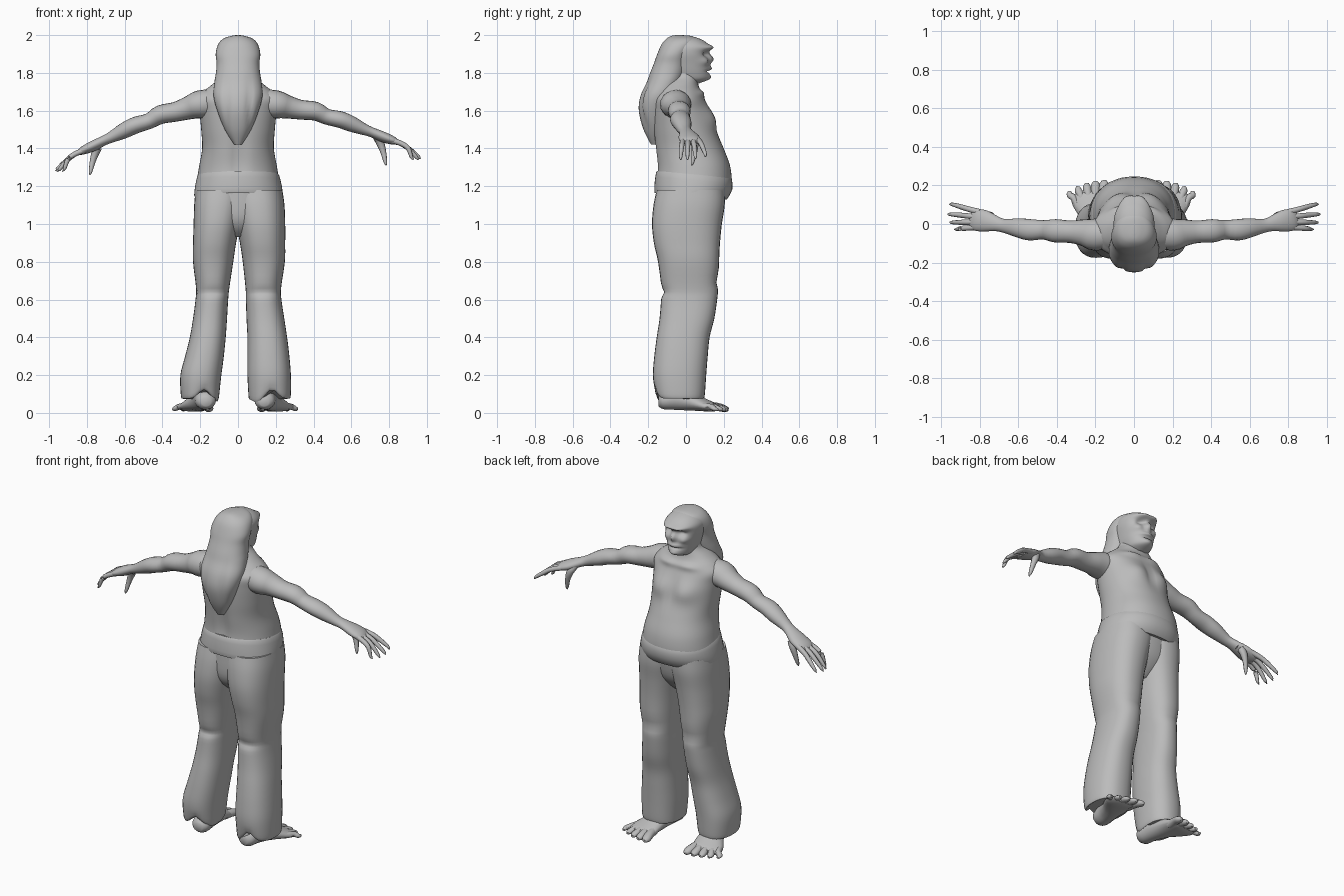
import bpy, bmesh, math
from mathutils import Vector

mat = bpy.data.materials.new("plain grey")
mat.diffuse_color = (0.5, 0.5, 0.5, 1)


def spline(rows, steps):
    """Catmull-Rom through rows of equal length."""
    out = []
    for i in range(len(rows) - 1):
        p = [rows[max(0, min(len(rows) - 1, i + k))] for k in (-1, 0, 1, 2)]
        for s in range(steps):
            t = s / steps
            out.append([0.5 * (2 * b + (c - a) * t + (2 * a - 5 * b + 4 * c - d) * t * t
                               + (3 * b - a - 3 * c + d) * t ** 3) for a, b, c, d in zip(*p)])
    return out + [list(rows[-1])]


def skin(name, rings, angle=50):
    """Join rings of points into a closed, smooth surface."""
    bm = bmesh.new()
    vs = [[bm.verts.new(p) for p in r] for r in rings]
    n = len(rings[0])
    for a, b in zip(vs, vs[1:]):
        for i in range(n):
            bm.faces.new((a[i], a[(i + 1) % n], b[(i + 1) % n], b[i]))
    bm.faces.new(vs[0])
    bm.faces.new(vs[-1])
    bmesh.ops.recalc_face_normals(bm, faces=bm.faces)
    me = bpy.data.meshes.new(name)
    bm.to_mesh(me)
    bm.free()
    ob = bpy.data.objects.new(name, me)
    bpy.context.collection.objects.link(ob)
    me.materials.append(mat)
    bpy.ops.object.select_all(action='DESELECT')
    ob.select_set(True)
    bpy.context.view_layer.objects.active = ob
    bpy.ops.object.shade_smooth_by_angle(angle=math.radians(angle))
    return ob


def stack(name, rows, n=32, steps=4, power=2.0, slope=0.0, angle=50):
    """Upright loft; rows are z, left, right, back, front."""
    rings = []
    for z, x0, x1, y0, y1 in spline(rows, steps):
        ring = []
        for i in range(n):
            a = math.tau * i / n
            c, s = math.cos(a), math.sin(a)
            x = (x0 + x1) / 2 + (x1 - x0) / 2 * math.copysign(abs(c) ** (2 / power), c)
            y = (y0 + y1) / 2 + (y1 - y0) / 2 * math.copysign(abs(s) ** (2 / power), s)
            ring.append((x, y, z - slope * (y - y0)))
        rings.append(ring)
    return skin(name, rings, angle)


def tube(name, rows, n=14, steps=3):
    """Limb loft; rows are x, y, z, side radius, height radius."""
    pts = spline(rows, steps)
    pos = [Vector(p[:3]) for p in pts]
    rings = []
    for i, p in enumerate(pts):
        d = (pos[min(i + 1, len(pos) - 1)] - pos[max(i - 1, 0)]).normalized()
        ref = Vector((0, 0, 1)) if abs(d.z) < 0.8 else Vector((1, 0, 0))
        side = d.cross(ref).normalized()
        up = side.cross(d)
        rings.append([pos[i] + side * p[3] * math.cos(math.tau * k / n)
                      + up * p[4] * math.sin(math.tau * k / n) for k in range(n)])
    return skin(name, rings, 60)


def bump(ob, centre, radius, push, both=True):
    """Soft sculpting push around a point, optionally mirrored."""
    for s in ((1, -1) if both else (1,)):
        c = Vector((centre[0] * s, centre[1], centre[2]))
        for v in ob.data.vertices:
            q = sum(((v.co[k] - c[k]) / radius[k]) ** 2 for k in range(3))
            if q < 6:
                v.co += Vector((push[0] * s, push[1], push[2])) * math.exp(-q)


def sym(rows):
    return [(z, -w, w, b, f) for z, w, b, f in rows]


# Torso with chest, belly and back
torso = stack("torso", sym([
    (1.15, .225, -.155, .205), (1.2, .222, -.16, .24), (1.3, .207, -.155, .235),
    (1.4, .19, -.165, .20), (1.5, .195, -.175, .16), (1.6, .205, -.18, .125),
    (1.66, .215, -.175, .10), (1.7, .185, -.15, .08), (1.74, .135, -.13, .065),
    (1.78, .09, -.1, .06), (1.82, .08, -.09, .05)]), n=48, steps=6, power=2.2)
bump(torso, (.09, .13, 1.56), (.07, .1, .06), (0, .025, 0))
bump(torso, (0, .14, 1.56), (.025, .1, .09), (0, -.015, 0), False)
bump(torso, (.07, .08, 1.69), (.06, .08, .018), (0, .014, .006))
bump(torso, (0, -.17, 1.35), (.035, .08, .15), (0, .02, 0), False)

# Hem band around the waist
stack("waist_band", [(1.165, -.228, .235, -.164, .213), (1.17, -.232, .238, -.168, .22),
                     (1.22, -.227, .232, -.166, .245), (1.275, -.214, .218, -.158, .243),
                     (1.28, -.205, .21, -.15, .235)], n=48, steps=2, power=2.2, slope=.09)

# Head, sculpted with brow, nose, cheeks and mouth
head = stack("head", sym([
    (1.745, .04, -.05, .07), (1.765, .068, -.09, .112), (1.80, .083, -.12, .122),
    (1.85, .095, -.13, .120), (1.90, .105, -.13, .118), (1.94, .102, -.125, .122),
    (1.97, .08, -.11, .095), (1.99, .045, -.08, .045), (1.996, .01, -.03, .0)]),
    n=64, steps=6, power=2.3)
bump(head, (.04, .12, 1.935), (.045, .06, .014), (0, .026, 0))
bump(head, (.042, .12, 1.90), (.026, .05, .016), (0, -.022, 0))
bump(head, (0, .12, 1.875), (.016, .05, .028), (0, .028, 0), False)
bump(head, (.06, .1, 1.86), (.025, .05, .02), (.004, .012, 0))
bump(head, (0, .12, 1.823), (.04, .05, .012), (0, .016, 0), False)
bump(head, (0, .12, 1.808), (.04, .05, .006), (0, -.018, 0), False)
bump(head, (0, .12, 1.775), (.03, .05, .016), (0, .014, 0), False)

# Long mane falling down the back
hair = stack("hair", sym([
    (1.42, .02, -.185, -.14), (1.5, .07, -.225, -.10), (1.6, .11, -.25, -.08),
    (1.68, .13, -.24, -.05), (1.75, .125, -.208, -.02), (1.8, .117, -.19, .0),
    (1.85, .113, -.17, .01), (1.9, .118, -.152, .02), (1.95, .106, -.13, .05),
    (1.98, .08, -.105, .055), (1.995, .04, -.08, .03), (2.0, .01, -.05, -.02)]),
    n=40, steps=4, power=2.2)
bump(hair, (.06, -.22, 1.62), (.015, .1, .12), (0, .012, 0))

# Trousers: hips, then one flared leg per side
stack("hips", [(.93, -.06, .06, -.08, .09), (.98, -.14, .14, -.13, .14),
               (1.05, -.21, .215, -.155, .18), (1.18, -.225, .232, -.155, .205)],
      power=2.2)
leg_rows = {
    "left": [(.075, -.298, -.108, -.155, .095), (.1, -.303, -.1, -.165, .10),
             (.2, -.305, -.088, -.175, .107), (.3, -.28, -.075, -.168, .115),
             (.4, -.255, -.065, -.155, .125), (.5, -.238, -.058, -.14, .15),
             (.6, -.225, -.052, -.132, .165), (.66, -.222, -.046, -.13, .17),
             (.8, -.238, -.025, -.148, .175), (.9, -.238, -.01, -.17, .18),
             (1.0, -.235, .01, -.18, .19), (1.1, -.232, .03, -.172, .205),
             (1.18, -.225, .04, -.155, .205)],
    "right": [(.075, .058, .275, -.155, .095), (.1, .055, .28, -.165, .10),
              (.2, .05, .28, -.175, .107), (.3, .05, .272, -.168, .115),
              (.4, .05, .26, -.155, .125), (.5, .045, .245, -.14, .15),
              (.6, .042, .23, -.132, .165), (.66, .04, .228, -.13, .17),
              (.8, .025, .248, -.148, .175), (.9, .01, .25, -.17, .18),
              (1.0, -.01, .25, -.18, .19), (1.1, -.03, .246, -.172, .205),
              (1.18, -.04, .235, -.155, .205)]}
for side, rows in leg_rows.items():
    s = -1 if side == "left" else 1
    leg = stack(side + "_trouser_leg", rows, n=32, power=2.35)
    # Knee folds and the uneven hem
    bump(leg, (s * .13, -.13, .64), (.09, .06, .02), (0, .014, 0), False)
    bump(leg, (s * .13, .16, .70), (.1, .06, .03), (0, -.012, 0), False)
    bump(leg, (s * .18, -.16, .08), (.04, .1, .06), (0, 0, .05), False)
    bump(leg, (s * .1, -.1, .08), (.03, .1, .04), (0, 0, -.02), False)

    # Foot turned outward, with five toes
    o = .0 if s < 0 else -.03

    def P(x, y, z, a, b):
        return (s * (x + o), y, z, a, b)
    tube(side + "_foot", [
        P(.168, -.145, .06, .025, .025), P(.17, -.12, .062, .052, .045),
        P(.178, -.05, .075, .058, .06), P(.195, .02, .063, .066, .052),
        P(.218, .09, .043, .085, .035), P(.235, .14, .03, .092, .024),
        P(.24, .165, .026, .075, .014)], n=18)
    for i in range(5):
        u = i / 4
        bx, tx = .168 + .125 * u, .155 + .178 * u
        ty = .225 - .055 * u * u
        r = .025 - .008 * u
        tube(f"{side}_toe_{i + 1}", [
            P(bx, .11 - .02 * u, .036, r, r), P((bx + tx) / 2, .165 - .03 * u, .032, r, r * .9),
            P(tx, ty - .02, .022, r, r * .75), P(tx, ty, .017, r * .5, r * .4)], n=10)

    # Arm, hanging a little lower on the left
    def A(x, y, z, a, b):
        return (s * x, y, z - (.085 * max(0, x - .2) if s < 0 else 0), a, b)
    tube(side + "_arm", [A(*r) for r in [
        (.10, -.05, 1.64, .07, .075), (.2, -.055, 1.633, .083, .075),
        (.26, -.045, 1.62, .07, .062), (.33, -.04, 1.605, .058, .052),
        (.41, -.035, 1.597, .06, .05), (.47, -.03, 1.568, .05, .042),
        (.54, -.03, 1.553, .055, .044), (.60, -.02, 1.53, .05, .042),
        (.67, -.01, 1.5, .036, .03), (.71, .0, 1.485, .038, .026),
        (.77, .015, 1.46, .055, .028), (.82, .022, 1.442, .056, .022),
        (.845, .026, 1.43, .04, .012)]], n=20)

    # Fingers and thumb
    for i, (y0, ty, tx, tz) in enumerate([(.062, .102, .955, 1.355), (.036, .05, .965, 1.345),
                                          (.01, .008, .955, 1.34), (-.015, -.028, .93, 1.34)]):
        tube(f"{side}_finger_{i + 1}", [A(*r) for r in [
            (.80, y0, 1.447, .016, .016), (.86, y0 * .6 + ty * .4, 1.428, .014, .014),
            (.90, y0 * .3 + ty * .7, 1.402, .013, .013), (tx - .012, ty, tz + .015, .009, .009),
            (tx, ty, tz, .003, .003)]], n=8)
    tube(side + "_thumb", [A(*r) for r in [
        (.725, .025, 1.475, .02, .02), (.75, .045, 1.435, .021, .022),
        (.768, .045, 1.385, .015, .016), (.78, .035, 1.33, .010, .010),
        (.784, .03, 1.31, .003, .003)]], n=8)
